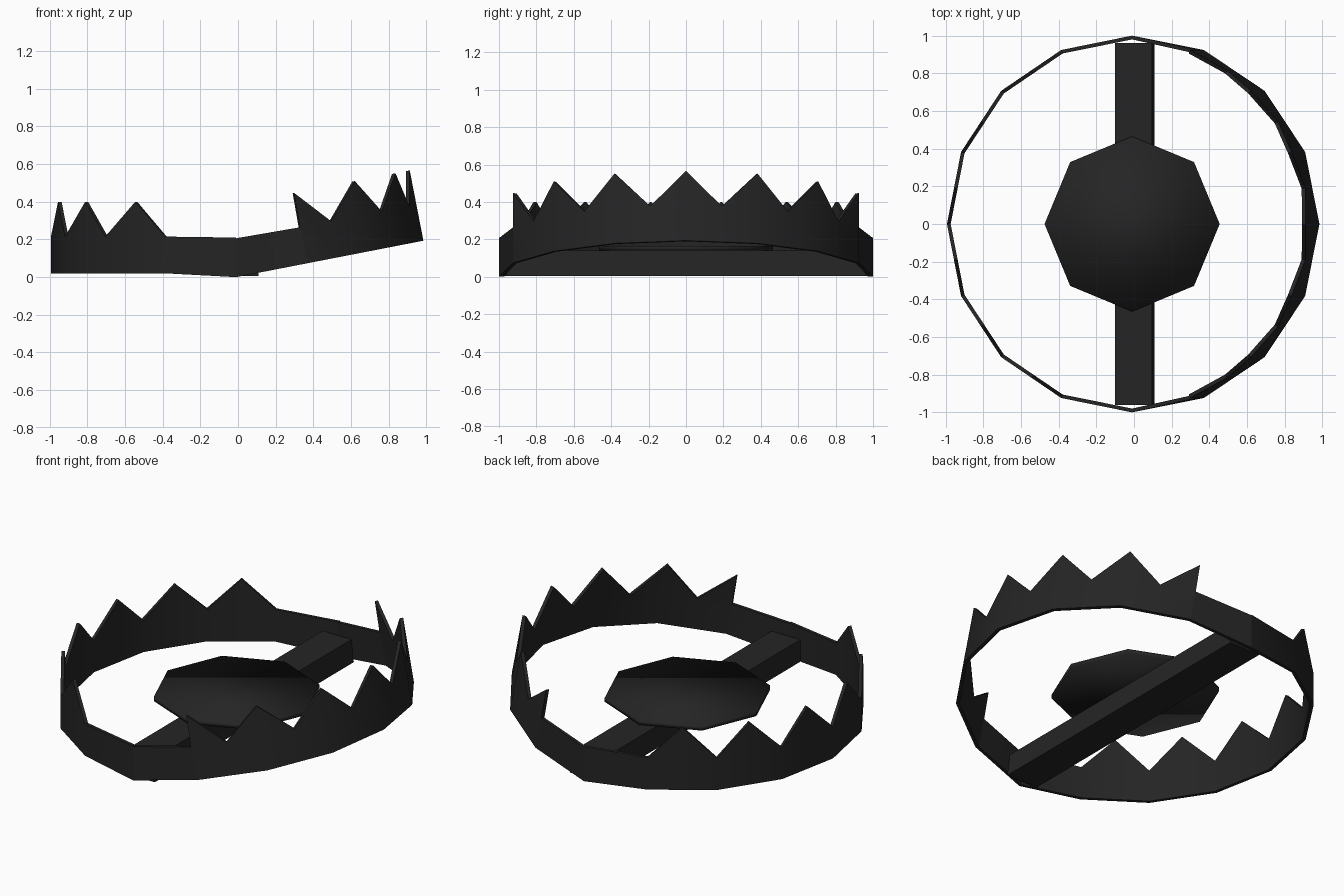
import bpy, bmesh
from math import sin, cos, radians
from mathutils import Matrix

cube = bpy.data.objects.get("Cube")
if cube:
    bpy.data.objects.remove(cube, do_unlink=True)

iron = bpy.data.materials.new("dark_iron")
iron.use_nodes = True
color = (0.018, 0.018, 0.018, 1)
iron.diffuse_color = color
iron.node_tree.nodes["Principled BSDF"].inputs["Base Color"].default_value = color

CENTRE_X = -0.01
BAND, TOOTH = 0.195, 0.38      # heights of the plain band and of a tooth tip
STEP = 22.5                    # one side of the sixteen-sided ring


def finish(obj, name, angle=None):
    obj.name = name
    obj.data.materials.clear()
    obj.data.materials.append(iron)
    bpy.ops.object.select_all(action='DESELECT')
    obj.select_set(True)
    bpy.context.view_layer.objects.active = obj
    if angle:
        bpy.ops.object.shade_smooth_by_angle(angle=radians(angle))


def ring_point(pos):
    """Point on the ring; pos counts sides, fractions lie on the chord."""
    i = int(pos // 1)
    f = pos - i
    a, b = radians(i * STEP), radians((i + 1) * STEP)
    return (cos(a) * (1 - f) + cos(b) * f, sin(a) * (1 - f) + sin(b) * f)


def jaw(name, side, samples, stretch, lift, tilt):
    """Half-ring band with a toothed top edge, swept from front to back."""
    bm = bmesh.new()
    turn = Matrix.Rotation(radians(-tilt), 4, 'Y')
    rows = []
    for pos, top in samples:
        x, y = ring_point(pos)
        end = abs(pos) == 4
        low = 0 if end else lift
        high = 0.21 if end else lift + top
        row = []
        for k, z in ((1, low), (0.98, low), (0.98, high), (1, high)):
            co = turn @ Matrix.Translation((x * k * stretch, y * k, z)).translation
            if end:
                co.x = 0
            row.append(bm.verts.new((side * co.x + CENTRE_X, co.y, co.z)))
        rows.append(row)
    for r, s in zip(rows, rows[1:]):
        for j in range(4):
            n = (j + 1) % 4
            bm.faces.new((r[j], r[n], s[n], s[j]))
    bm.faces.new(rows[0])
    bm.faces.new(rows[-1])
    bmesh.ops.recalc_face_normals(bm, faces=bm.faces)
    mesh = bpy.data.meshes.new(name)
    bm.to_mesh(mesh)
    bm.free()
    obj = bpy.data.objects.new(name, mesh)
    bpy.context.collection.objects.link(obj)
    finish(obj, name, 30)


# Raised jaw: tooth tips on the ring corners, cut off square at both ends
raised = [(-4, BAND), (-3.01, BAND)]
for h in range(-6, 7):
    raised.append((h / 2, TOOTH if h % 2 == 0 else BAND))
raised += [(3.01, BAND), (4, BAND)]
jaw("raised_jaw", 1, raised, 1.013, 0, 11)

# Lowered jaw: tooth tips halfway along each side
lowered = [(-4, BAND)]
for h in range(-6, 7):
    lowered.append((h / 2, BAND if h % 2 == 0 else TOOTH))
lowered.append((4, BAND))
jaw("lowered_jaw", -1, lowered, 0.983, 0.02, 0)

# Base bar, its left side leaning out slightly
bpy.ops.mesh.primitive_cube_add(size=1, location=(0, 0, 0.0725))
bar = bpy.context.object
for v in bar.data.vertices:
    leaning = v.co.x > 0 and v.co.z < 0
    v.co.x *= 0.22 if leaning else 0.19
    if v.co.x < 0:
        v.co.x = -0.1
    v.co.y *= 1.92
    v.co.z *= 0.135
finish(bar, "base_bar")

# Eight-sided trigger plate, softly shaded all over
bpy.ops.mesh.primitive_cylinder_add(vertices=8, radius=0.465, depth=0.025,
                                    location=(CENTRE_X, 0, 0.1525))
plate = bpy.context.object
finish(plate, "trigger_plate")
bpy.ops.object.shade_smooth()
